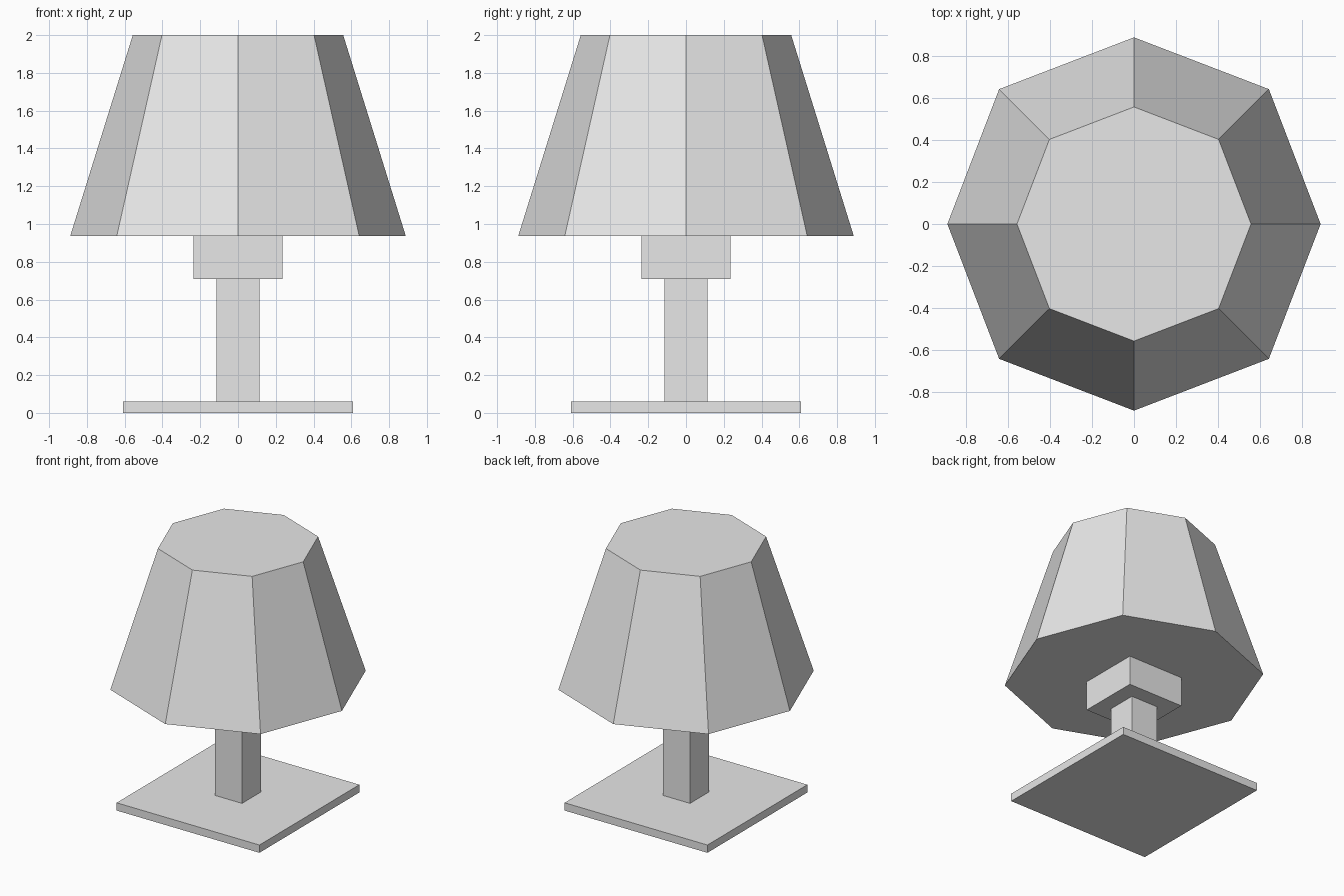
import bpy
import bmesh
from math import cos, sin, pi

cube = bpy.data.objects.get("Cube")
if cube:
    bpy.data.objects.remove(cube, do_unlink=True)

# One plain grey for the whole lamp
grey = bpy.data.materials.new("light_grey")
grey.use_nodes = True
colour = (0.8, 0.8, 0.8, 1)
grey.diffuse_color = colour
grey.node_tree.nodes["Principled BSDF"].inputs["Base Color"].default_value = colour


def finish(name, bm):
    bmesh.ops.recalc_face_normals(bm, faces=bm.faces)
    mesh = bpy.data.meshes.new(name)
    bm.to_mesh(mesh)
    bm.free()
    mesh.materials.append(grey)
    obj = bpy.data.objects.new(name, mesh)
    bpy.context.collection.objects.link(obj)
    return obj


def block(name, half, bottom, top):
    """Square block centred on the lamp's axis."""
    bm = bmesh.new()
    bmesh.ops.create_cube(bm, size=1)
    bmesh.ops.scale(bm, vec=(2 * half, 2 * half, top - bottom), verts=bm.verts)
    bmesh.ops.translate(bm, vec=(0, 0, (bottom + top) / 2), verts=bm.verts)
    return finish(name, bm)


def octagon(bm, radius, z):
    """Eight-sided ring whose diagonal corners sit slightly further out."""
    ring = []
    for i in range(8):
        r = radius * (1.022 if i % 2 else 1)
        ring.append(bm.verts.new((r * cos(i * pi / 4), r * sin(i * pi / 4), z)))
    return ring


# Foot, stem and socket
block("base_plate", 0.61, 0, 0.06)
block("stem", 0.115, 0.06, 0.71)
block("socket", 0.235, 0.71, 0.937)

# Tapered closed shade
bm = bmesh.new()
lower = octagon(bm, 0.888, 0.937)
upper = octagon(bm, 0.557, 2)
bm.faces.new(lower)
bm.faces.new(upper)
for i in range(8):
    j = (i + 1) % 8
    bm.faces.new((lower[i], lower[j], upper[j], upper[i]))
finish("lamp_shade", bm)
